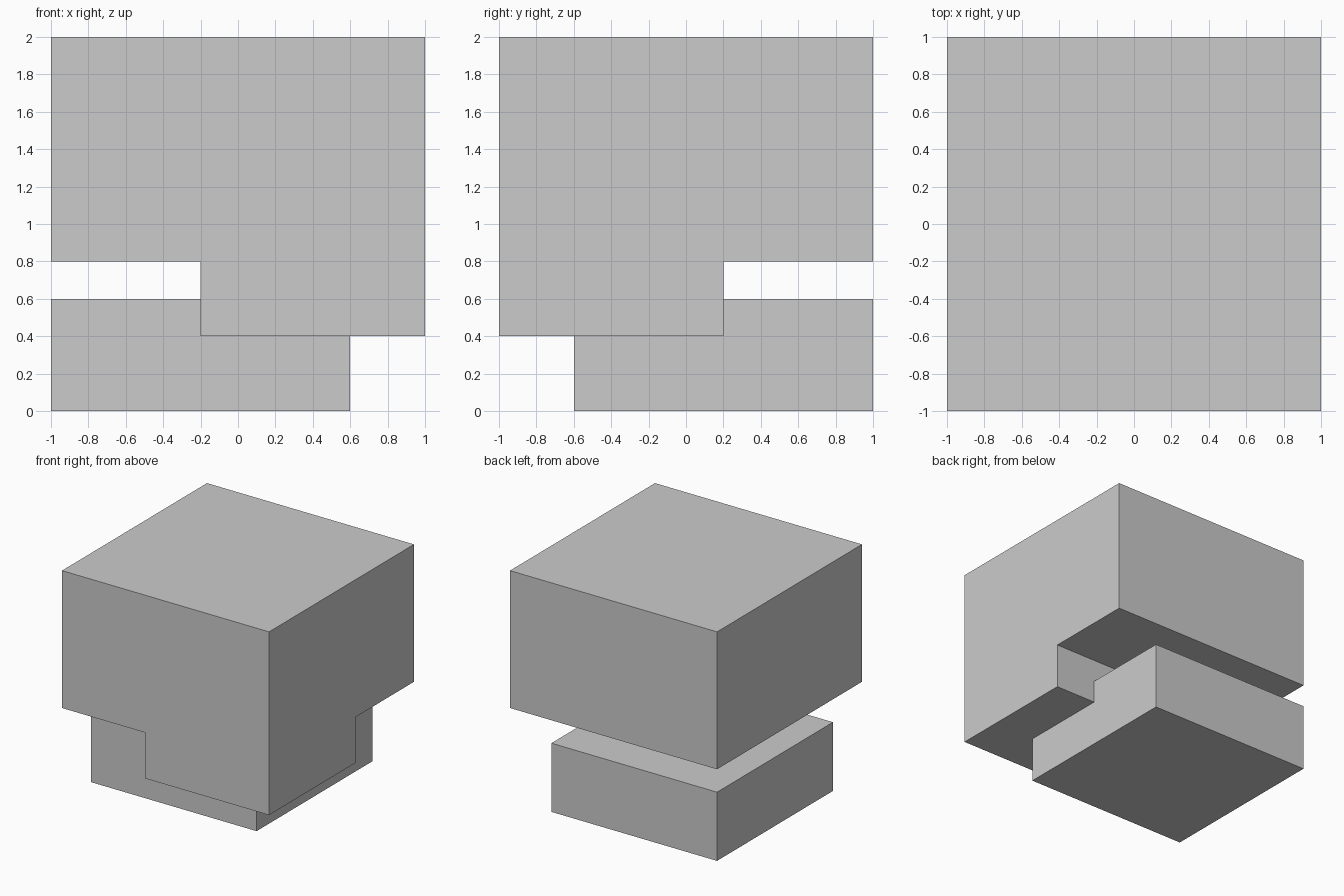
import bpy

if "Cube" in bpy.data.objects:
    bpy.data.objects.remove(bpy.data.objects["Cube"])


def box(name, lo, hi):
    """Axis-aligned box between two corners."""
    size = [b - a for a, b in zip(lo, hi)]
    mid = [(a + b) / 2 for a, b in zip(lo, hi)]
    bpy.ops.mesh.primitive_cube_add(size=1, location=mid)
    ob = bpy.context.object
    ob.name = name
    ob.scale = size
    bpy.ops.object.transform_apply(location=True, rotation=True, scale=True)
    return ob


def combine(target, tool, operation):
    """Apply a boolean and discard the tool object."""
    mod = target.modifiers.new(operation.lower(), 'BOOLEAN')
    mod.operation = operation
    mod.solver = 'EXACT'
    mod.object = tool
    bpy.context.view_layer.objects.active = target
    bpy.ops.object.modifier_apply(modifier=mod.name)
    bpy.data.objects.remove(tool, do_unlink=True)


# Upper block, undercut on the left and back to leave a front-right neck
block = box("stepped_block", (-1, -1, 0.4), (1, 1, 2))
combine(block, box("left_cutter", (-1.5, -1.5, 0), (-0.2, 1.5, 0.8)), 'DIFFERENCE')
combine(block, box("back_cutter", (-1.5, 0.2, 0), (1.5, 1.5, 0.8)), 'DIFFERENCE')

# Lower slab at back left, interlocking with the neck
combine(block, box("lower_slab", (-1, -0.6, 0), (0.6, 1, 0.6)), 'UNION')
